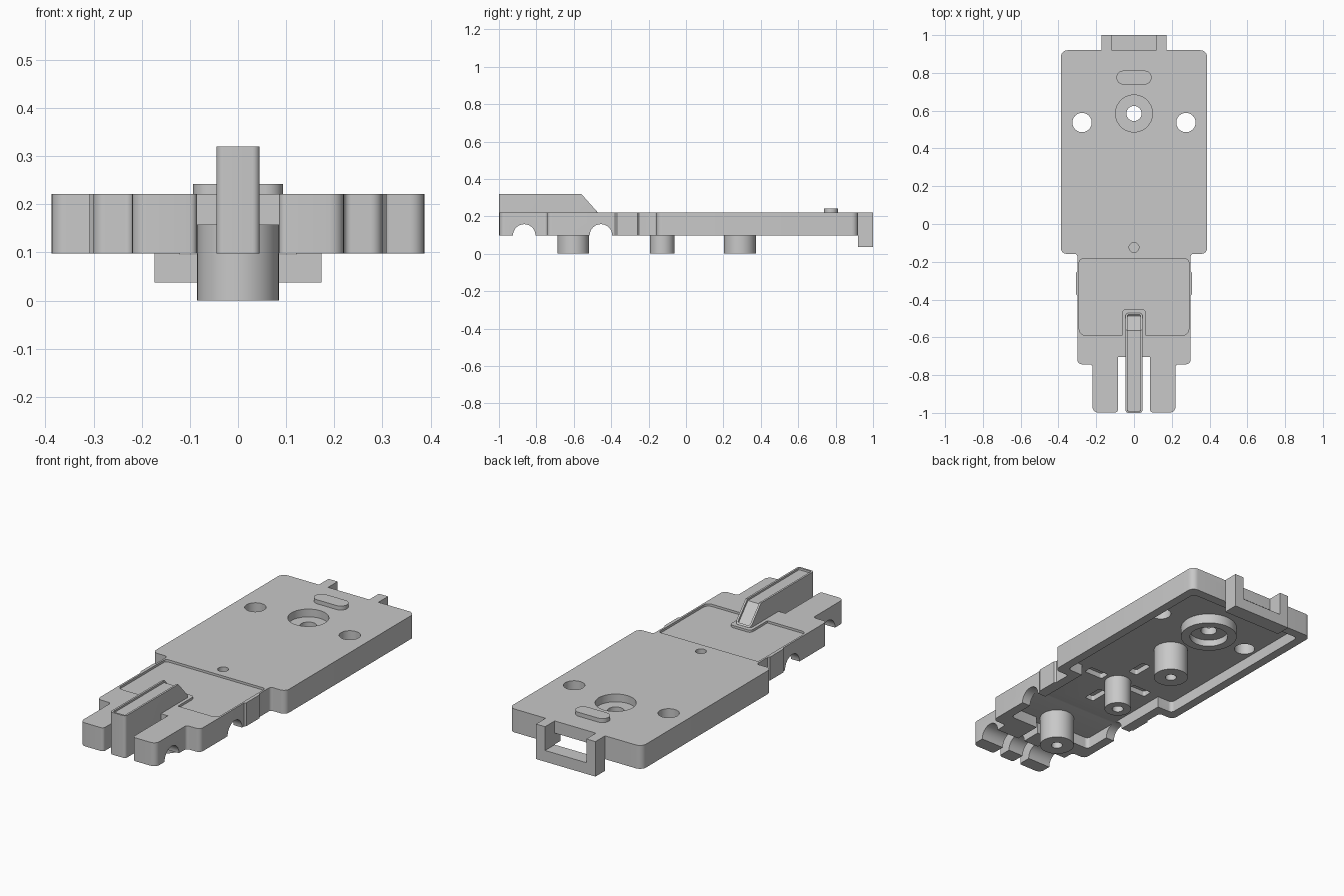
import bpy, bmesh, math
from mathutils import Vector, Matrix

cube = bpy.data.objects.get("Cube")
if cube:
    bpy.data.objects.remove(cube, do_unlink=True)

grey = bpy.data.materials.new("plain grey")
grey.use_nodes = True
grey.diffuse_color = (0.58, 0.58, 0.58, 1)
grey.node_tree.nodes["Principled BSDF"].inputs["Base Color"].default_value = grey.diffuse_color

BOTTOM, CEILING, TOP = 0.098, 0.157, 0.221


def outline(points, steps=6):
    """Polygon from (x, y, optional corner radius)."""
    out = []
    for i, q in enumerate(points):
        p = Vector(q[:2])
        r = q[2] if len(q) > 2 else 0
        if not r:
            out.append(p)
            continue
        a = (Vector(points[i - 1][:2]) - p).normalized() * r
        b = (Vector(points[(i + 1) % len(points)][:2]) - p).normalized() * r
        for k in range(steps + 1):
            t = math.pi / 2 * k / steps
            out.append(p + a * (1 - math.sin(t)) + b * (1 - math.cos(t)))
    return out


def mirrored(half):
    return half + [(-q[0], *q[1:]) for q in reversed(half)]


def prism(name, points, z0, z1, matrix=None):
    bm = bmesh.new()
    base = bm.faces.new([bm.verts.new((p.x, p.y, z0)) for p in outline(points)])
    ext = bmesh.ops.extrude_face_region(bm, geom=[base])
    top = [v for v in ext["geom"] if isinstance(v, bmesh.types.BMVert)]
    bmesh.ops.translate(bm, verts=top, vec=(0, 0, z1 - z0))
    bmesh.ops.recalc_face_normals(bm, faces=bm.faces)
    if matrix:
        bm.transform(matrix)
    mesh = bpy.data.meshes.new(name)
    bm.to_mesh(mesh)
    bm.free()
    mesh.materials.append(grey)
    ob = bpy.data.objects.new(name, mesh)
    bpy.context.collection.objects.link(ob)
    return ob


def box(name, x0, x1, y0, y1, z0, z1, r=0):
    return prism(name, [(x0, y0, r), (x1, y0, r), (x1, y1, r), (x0, y1, r)], z0, z1)


def disc(name, x, y, r, z0, z1, matrix=None, sides=48):
    ring = [(x + r * math.cos(math.tau * k / sides), y + r * math.sin(math.tau * k / sides))
            for k in range(sides)]
    return prism(name, ring, z0, z1, matrix)


def cut(target, *cutters):
    bpy.context.view_layer.objects.active = target
    for c in cutters:
        c.hide_render = True
        mod = target.modifiers.new("cut", 'BOOLEAN')
        mod.operation, mod.solver, mod.object = 'DIFFERENCE', 'EXACT', c
        bpy.ops.object.modifier_apply(modifier=mod.name)
        bpy.data.objects.remove(c, do_unlink=True)


along_x = Matrix(((0, 0, 1, 0), (1, 0, 0, 0), (0, 1, 0, 0), (0, 0, 0, 1)))


def axle_groove(y):
    return disc("cutter", y, BOTTOM, 0.06, -0.6, 0.6, along_x)


# Main shell: wide body, neck and two outer prongs
shell = prism("shell", mirrored([
    (0.085, -0.705), (0.085, -0.998, 0.015), (0.22, -0.998, 0.03), (0.22, -0.743, 0.015),
    (0.30, -0.743, 0.025), (0.30, -0.38), (0.308, -0.37), (0.308, -0.26), (0.30, -0.25),
    (0.30, -0.158, 0.015), (0.387, -0.158, 0.03), (0.387, 0.92, 0.035)]), BOTTOM, TOP)
cut(shell,
    # Hollow underside
    prism("cutter", mirrored([(0.25, -0.66, 0.02), (0.25, -0.11), (0.34, -0.11, 0.02),
                              (0.34, 0.87, 0.02)]), 0.05, CEILING),
    # Rear window, front opening and axle grooves
    box("cutter", -0.12, 0.12, 0.8, 0.97, 0.05, CEILING),
    box("cutter", -0.085, 0.085, -0.76, -0.62, 0.05, CEILING),
    axle_groove(-0.865), axle_groove(-0.455),
    # Shallow panel on the neck
    prism("cutter", mirrored([(0.062, -0.45, 0.02), (0.062, -0.588), (0.29, -0.588, 0.03),
                              (0.29, -0.186, 0.015)][::-1]), 0.209, 0.3),
    # Round holes
    disc("cutter", 0, 0.585, 0.098, 0.05, 0.3),
    disc("cutter", -0.275, 0.537, 0.051, 0.05, 0.3),
    disc("cutter", 0.275, 0.537, 0.051, 0.05, 0.3),
    disc("cutter", 0, -0.124, 0.026, 0.185, 0.3))

# Slots sunk into the ceiling in a cross around the middle peg
for side in (-1, 1):
    for cx, cy, hx, hy in ((side * 0.14, -0.127, 0.055, 0.026),
                           (0, -0.127 + side * 0.17, 0.026, 0.055)):
        cut(shell, box("cutter", cx - hx, cx + hx, cy - hy, cy + hy, 0.12, 0.185, 0.01))

# Counterbored boss
boss = disc("counterbored_boss", 0, 0.585, 0.14, 0.105, 0.2)
cut(boss, disc("cutter", 0, 0.585, 0.098, 0.18, 0.3),
    disc("cutter", 0, 0.585, 0.04, 0.05, 0.3),
    disc("cutter", 0, 0.585, 0.095, 0.05, 0.14))

# Central fin with a sloping rear end
fin = box("centre_fin", -0.045, 0.045, -1, -0.472, BOTTOM, 0.32, 0.015)
cut(fin, axle_groove(-0.865),
    box("cutter", -0.2, 0.2, -0.70, -0.3, 0.05, 0.17),
    prism("cutter", [(-0.56, 0.32), (-0.46, 0.208), (-0.3, 0.208), (-0.3, 0.5), (-0.56, 0.5)],
          -0.2, 0.2, along_x))
bm = bmesh.new()
bm.from_mesh(fin.data)
bm.normal_update()
tops = [f for f in bm.faces if f.normal.z > 0.3 and f.calc_center_median().z > 0.21]
bmesh.ops.inset_region(bm, faces=tops, thickness=0.01, use_even_offset=True)
bmesh.ops.inset_region(bm, faces=tops, thickness=0.0005, depth=-0.01, use_even_offset=True)
bm.to_mesh(fin.data)
bm.free()

# Raised oval key
box("oval_key", -0.093, 0.093, 0.738, 0.812, 0.21, 0.242, 0.0369)

# Rear bracket
prism("rear_bracket", mirrored([(0.173, 0.037), (0.173, TOP), (0.12, TOP), (0.12, 0.096)]),
      -1, -0.92, Matrix.Rotation(math.pi / 2, 4, 'X'))

# Pegs under the shell, each with a blind hole
for name, y, r in (("front_peg", -0.603, 0.085), ("middle_peg", -0.127, 0.066),
                   ("rear_peg", 0.288, 0.085)):
    peg = disc(name, 0, y, r, 0, CEILING + 0.01)
    cut(peg, disc("cutter", 0, y, 0.028, -0.1, 0.1))

# Smooth the round walls, keep edges crisp
for ob in bpy.context.collection.objects:
    if ob.type == 'MESH' and ob.data.materials and ob.data.materials[0] == grey:
        bpy.ops.object.select_all(action='DESELECT')
        ob.select_set(True)
        bpy.context.view_layer.objects.active = ob
        bpy.ops.object.shade_smooth_by_angle(angle=math.radians(30))
